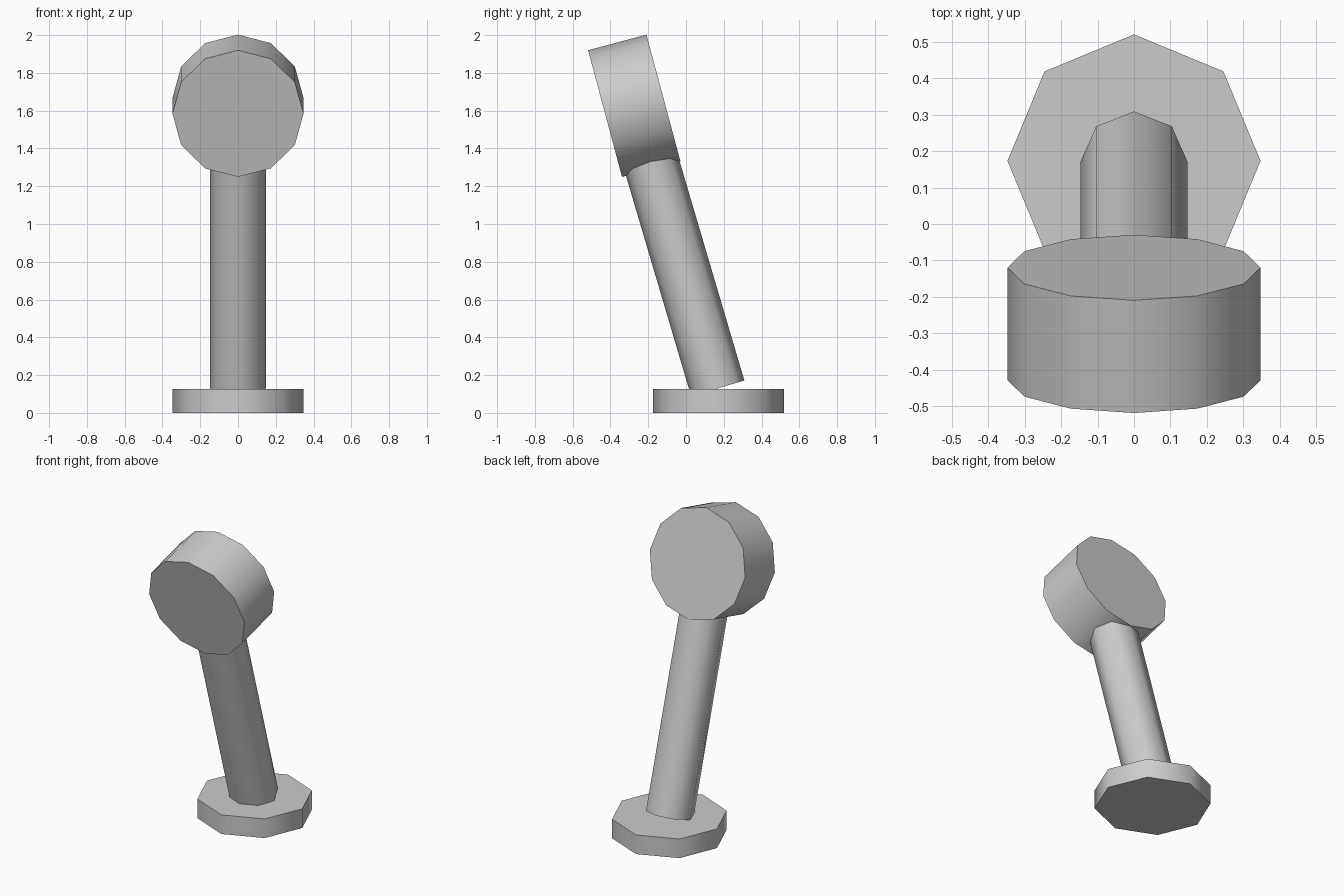
import bpy
from math import radians
from mathutils import Vector

cube = bpy.data.objects.get("Cube")
if cube:
    bpy.data.objects.remove(cube, do_unlink=True)

grey = bpy.data.materials.new("plain grey")
grey.use_nodes = True
colour = (0.6, 0.6, 0.6, 1)
grey.diffuse_color = colour
grey.node_tree.nodes["Principled BSDF"].inputs["Base Color"].default_value = colour


def cylinder(name, sides, radius, depth, centre, tilt):
    """Smooth-sided cylinder with flat caps, tilted about x."""
    bpy.ops.mesh.primitive_cylinder_add(vertices=sides, radius=radius, depth=depth,
                                        location=centre, rotation=(tilt, 0, 0))
    part = bpy.context.object
    part.name = name
    part.data.materials.append(grey)
    bpy.ops.object.shade_smooth_by_angle(angle=radians(60))
    return part


# Flat octagonal foot
cylinder("base", 8, 0.347, 0.126, (0, 0.173, 0.063), 0)

# Drum-shaped head, facing forward and slightly down
head_centre = Vector((0, -0.274, 1.626))
cylinder("head", 12, 0.347, 0.32, head_centre, radians(105))

# Leaning post from the foot to the middle of the head
foot = Vector((0, 0.168, 0.13))
span = head_centre - foot
lean = Vector((0, 0, 1)).angle(span)
cylinder("post", 8, 0.147, span.length, (foot + head_centre) / 2, lean)
